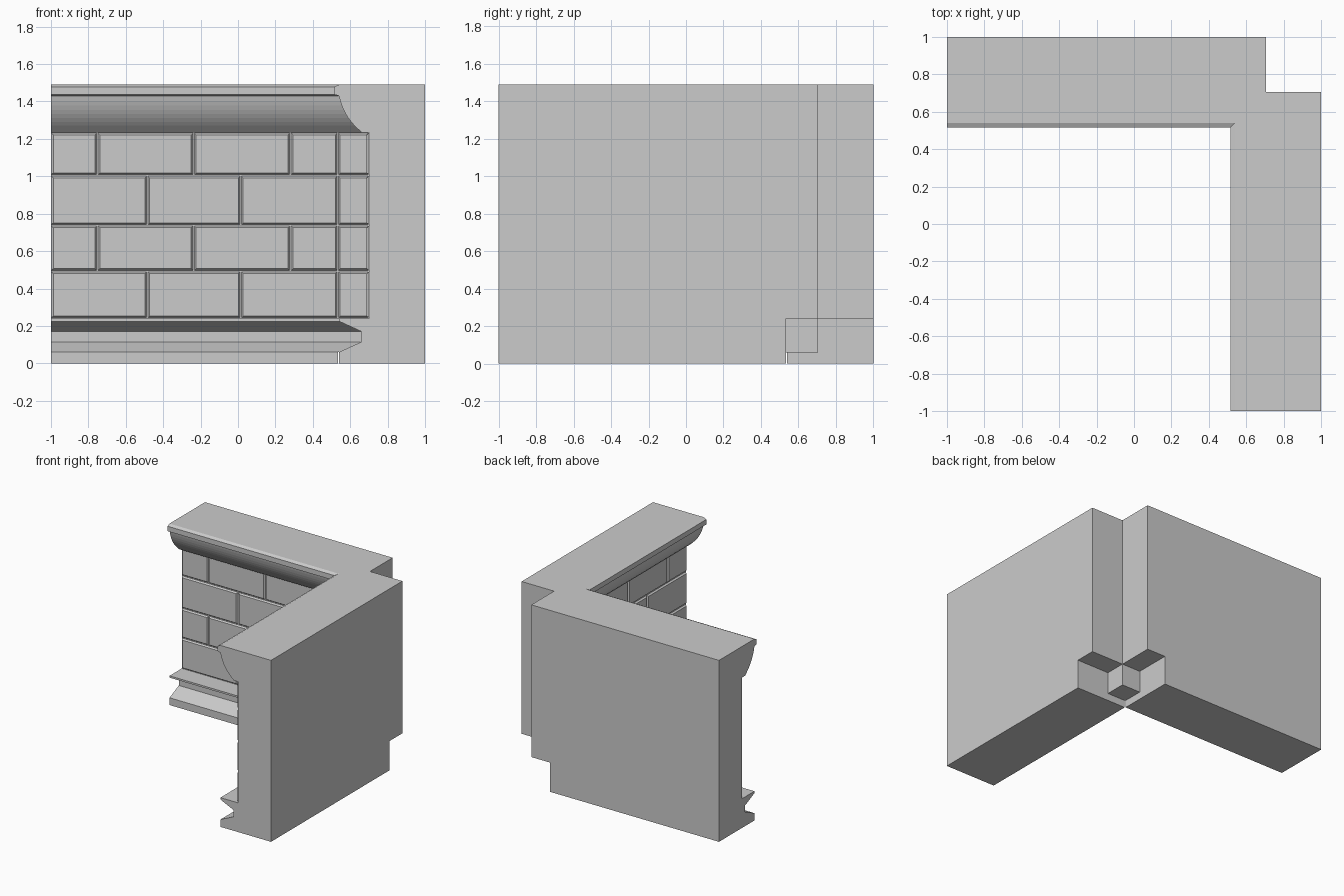
import bpy, bmesh

if "Cube" in bpy.data.objects:
    bpy.data.objects.remove(bpy.data.objects["Cube"])

TOP, FACE, RELIEF, CUT = 1.49, 0.70, 0.012, 0.705


def finish(bm, name):
    bmesh.ops.recalc_face_normals(bm, faces=bm.faces[:])
    me = bpy.data.meshes.new(name)
    bm.to_mesh(me)
    bm.free()
    ob = bpy.data.objects.new(name, me)
    bpy.context.collection.objects.link(ob)
    return ob


def cutter(lo, hi, name):
    bm = bmesh.new()
    bmesh.ops.create_cube(bm, size=1)
    for v in bm.verts:
        v.co = [l + (c + 0.5) * (h - l) for c, l, h in zip(v.co, lo, hi)]
    ob = finish(bm, name)
    ob.hide_render = True
    return ob


# Wall cross-section: (distance of the inner face, height)
base = [(1, 0), (0.54, 0), (0.54, 0.06), (0.66, 0.115), (0.66, 0.17),
        (0.54, 0.225), (0.54, 0.24), (FACE, 0.24), (FACE, 1.235)]
p0, p1, p2 = (0.66, 1.238), (0.565, 1.31), (0.54, 1.43)
N = 9
cornice = [tuple((1 - t) ** 2 * a + 2 * t * (1 - t) * b + t * t * c
                 for a, b, c in zip(p0, p1, p2))
           for t in (i / N for i in range(N + 1))]
crown = [(0.515, 1.437), (0.515, 1.478), (0.54, TOP), (1, TOP)]
profile = base + [(0.66, 1.235)] + cornice[1:] + crown

# Mitred corner wall: the profile swept round the L
bm = bmesh.new()
rings = [[bm.verts.new(f(d, z)) for d, z in profile] for f in (
    lambda d, z: (-1, d, z), lambda d, z: (d, d, z), lambda d, z: (d, -1, z))]
for a, b in zip(rings, rings[1:]):
    for i in range(len(profile)):
        j = (i + 1) % len(profile)
        bm.faces.new((a[i], a[j], b[j], b[i]))
bm.faces.new(rings[0])
bm.faces.new(rings[-1])
wall = finish(bm, "corner_wall")

# Outer corner notch and stepped recess at the foot
cuts = [cutter((CUT, CUT, -0.2), (1.2, 1.2, 1.7), "notch_cutter"),
        cutter((0.535, 0.535, -0.2), (1.2, 1.2, 0.06), "foot_cutter"),
        cutter((CUT, 0.535, -0.2), (1.2, 1.2, 0.24), "step_cutter_x"),
        cutter((0.535, CUT, -0.2), (1.2, 1.2, 0.24), "step_cutter_y")]
bpy.context.view_layer.objects.active = wall
for c in cuts:
    m = wall.modifiers.new("cut", 'BOOLEAN')
    m.operation, m.solver, m.object = 'DIFFERENCE', 'EXACT', c
    bpy.ops.object.modifier_apply(modifier=m.name)
    bpy.data.objects.remove(c)

# Raised brick courses with chamfered edges, on both inner faces
courses = [0.24, 0.493, 0.738, 1.005, 1.235]
joints = ([-1, -0.485, 0.015, 0.533, 0.70], [-1, -0.752, -0.237, 0.28, 0.533, 0.70])
GAP, BEV = 0.004, 0.009
for name, place in (("back_bricks", lambda u, d, z: (u, d, z)),
                    ("side_bricks", lambda u, d, z: (d, u, z))):
    bm = bmesh.new()
    for row, (z0, z1) in enumerate(zip(courses, courses[1:])):
        cols = joints[row % 2]
        for u0, u1 in zip(cols, cols[1:]):
            loops = []
            for inset, d in ((GAP, FACE), (GAP + BEV, FACE - RELIEF)):
                a, b, lo, hi = u0 + inset, u1 - inset, z0 + inset, z1 - inset
                if u0 == -1 and d == FACE:
                    a = -1
                loops.append([bm.verts.new(place(u, d, z)) for u, z in
                              ((a, lo), (b, lo), (b, hi), (a, hi))])
            back, front = loops
            bm.faces.new(front)
            bm.faces.new(back[::-1])
            for i in range(4):
                j = (i + 1) % 4
                bm.faces.new((back[i], back[j], front[j], front[i]))
    finish(bm, name)
